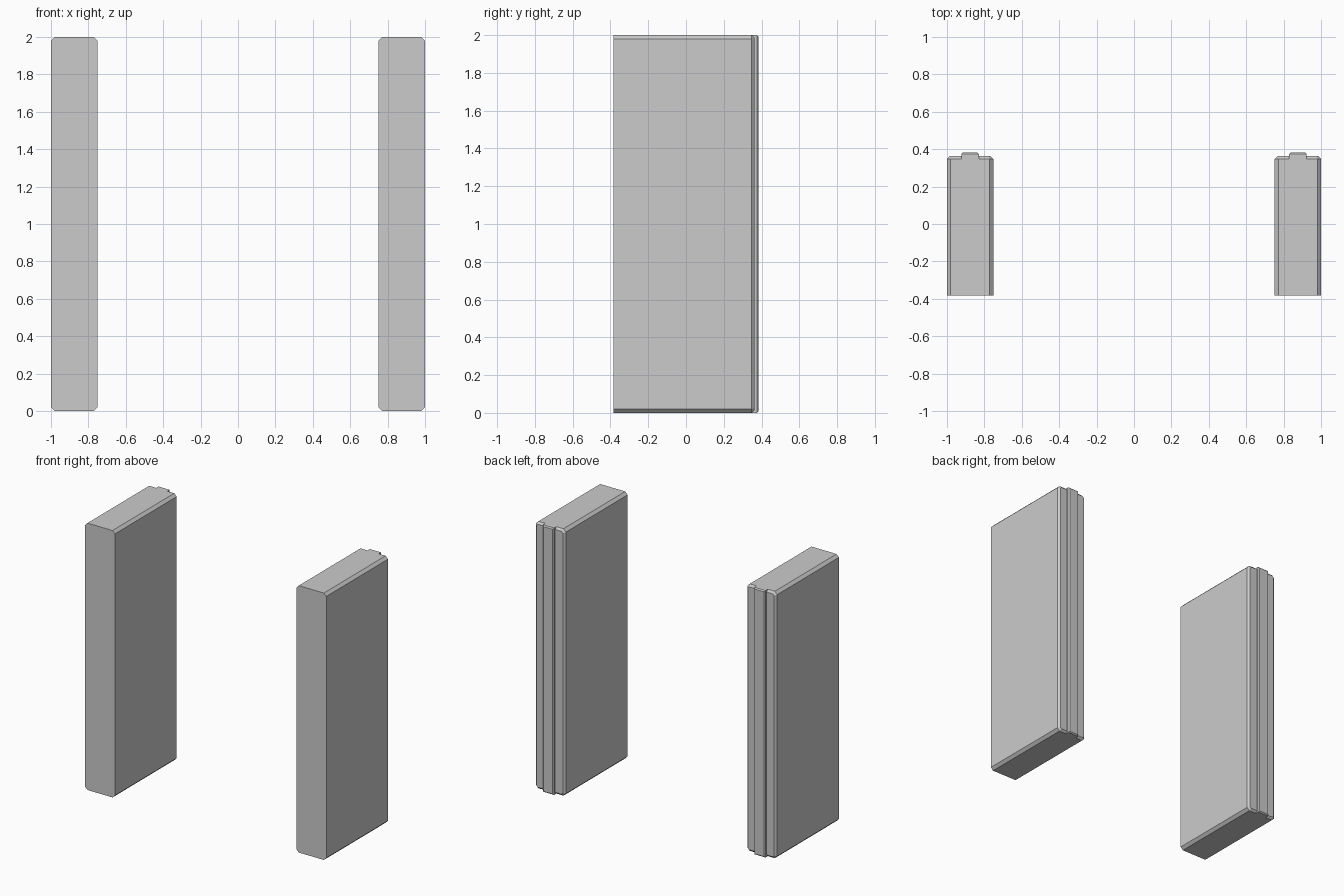
import bpy, bmesh

if "Cube" in bpy.data.objects:
    bpy.data.objects.remove(bpy.data.objects["Cube"])

HALF_H = 1.0


def ring(cx, y, hw, hh, c):
    """Rectangle in the xz plane with corners cut by c."""
    if c == 0:
        pts = [(-hw, -hh), (hw, -hh), (hw, hh), (-hw, hh)]
    else:
        pts = [(-hw + c, -hh), (hw - c, -hh), (hw, -hh + c), (hw, hh - c),
               (hw - c, hh), (-hw + c, hh), (-hw, hh - c), (-hw, -hh + c)]
    return [(cx + x, y, HALF_H + z) for x, z in pts]


def loft(name, rings):
    """Closed solid through a series of matching rings."""
    bm = bmesh.new()
    loops = [[bm.verts.new(p) for p in r] for r in rings]
    n = len(loops[0])
    for a, b in zip(loops, loops[1:]):
        for i in range(n):
            j = (i + 1) % n
            bm.faces.new((a[i], a[j], b[j], b[i]))
    bm.faces.new(loops[0])
    bm.faces.new(loops[-1])
    bmesh.ops.recalc_face_normals(bm, faces=bm.faces)
    mesh = bpy.data.meshes.new(name)
    bm.to_mesh(mesh)
    bm.free()
    obj = bpy.data.objects.new(name, mesh)
    bpy.context.collection.objects.link(obj)
    return obj


for side, cx in (("left", -0.876), ("right", 0.876)):
    # Upright slab: flat front, chamfered long edges and back rim
    loft("panel_" + side, [
        ring(cx, -0.383, 0.124, HALF_H, 0.02),
        ring(cx, 0.348, 0.124, HALF_H, 0.02),
        ring(cx, 0.363, 0.109, HALF_H - 0.015, 0.011),
    ])
    # Raised full-height rib on the back
    loft("back_rib_" + side, [
        ring(cx, 0.348, 0.046, HALF_H, 0),
        ring(cx, 0.375, 0.046, HALF_H, 0),
        ring(cx, 0.383, 0.038, HALF_H - 0.008, 0),
    ])
